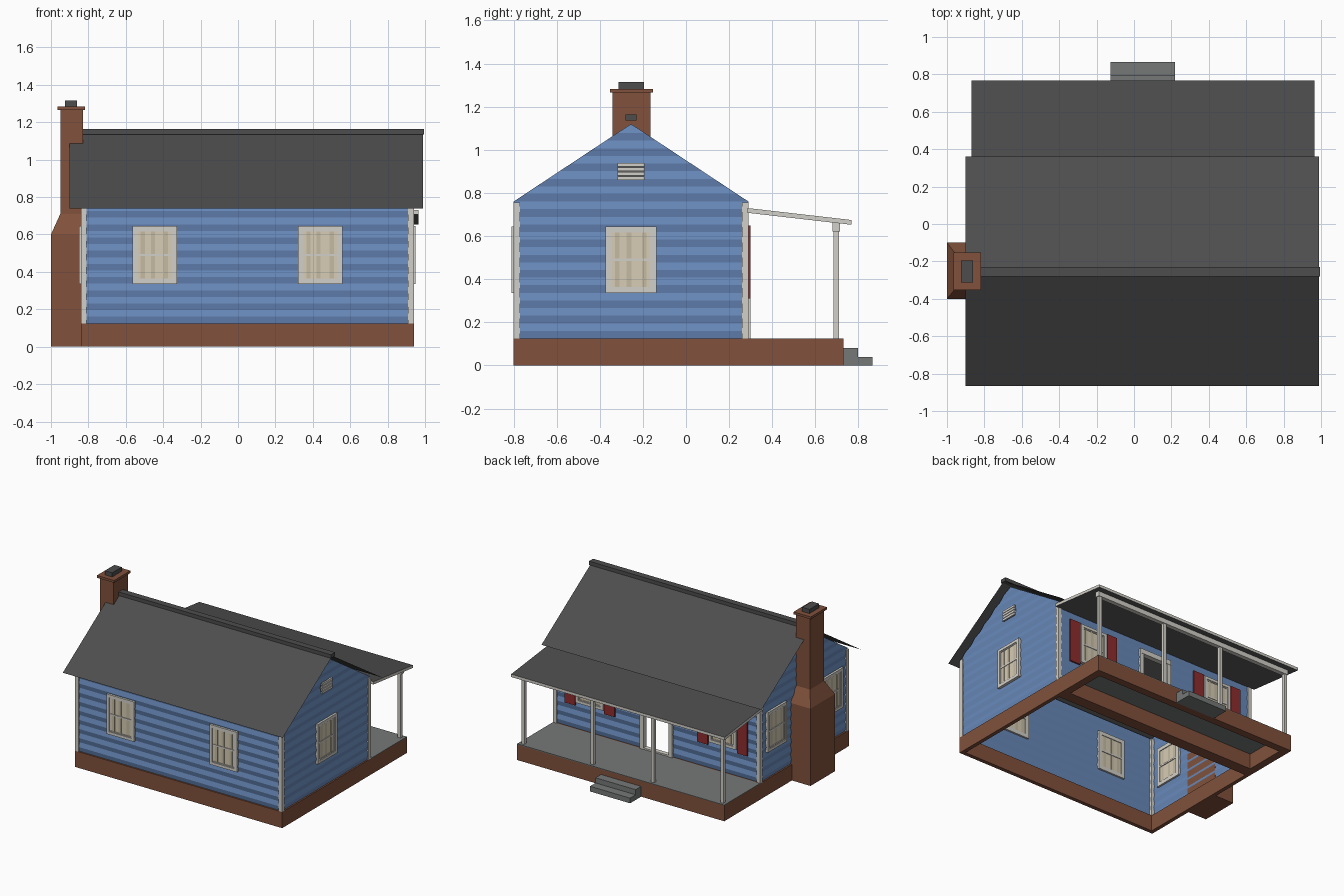
import bpy, bmesh
from math import radians
from mathutils import Matrix, Vector

cube = bpy.data.objects.get("Cube")
if cube:
    bpy.data.objects.remove(cube, do_unlink=True)


def material(name, r, g, b):
    m = bpy.data.materials.new(name)
    m.use_nodes = True
    m.diffuse_color = (r, g, b, 1)
    m.node_tree.nodes["Principled BSDF"].inputs["Base Color"].default_value = (r, g, b, 1)
    return m


BLUE = material("blue siding", .14, .255, .5)
BRICK = material("brick", .22, .083, .045)
ROOF = material("roof shingle", .075, .075, .075)
TRIM = material("trim white", .65, .63, .58)
CREAM = material("curtain cream", .68, .61, .46)
FOLD = material("curtain fold", .56, .5, .37)
RED = material("shutter red", .27, .025, .025)
STONE = material("porch grey", .18, .19, .19)
SOFFIT = material("soffit grey", .12, .12, .115)

# House extents
X0, X1, Y0, Y1 = -.84, .94, -.8, .29
CX, CY = (X0 + X1) / 2, (Y0 + Y1) / 2
BASE, EAVE, PEAK = .125, .76, 1.12


def finish(name, bm, mats, matrix=None):
    mesh = bpy.data.meshes.new(name)
    bm.to_mesh(mesh)
    bm.free()
    for m in mats:
        mesh.materials.append(m)
    ob = bpy.data.objects.new(name, mesh)
    if matrix:
        ob.matrix_world = matrix
    bpy.context.collection.objects.link(ob)
    return ob


def boxes(name, parts, matrix=None):
    """One object from (x0, x1, y0, y1, z0, z1, material) boxes."""
    bm = bmesh.new()
    mats = []
    for x0, x1, y0, y1, z0, z1, mat in parts:
        if mat not in mats:
            mats.append(mat)
        place = Matrix.Translation(((x0 + x1) / 2, (y0 + y1) / 2, (z0 + z1) / 2)) \
            @ Matrix.Diagonal((x1 - x0, y1 - y0, z1 - z0, 1))
        verts = bmesh.ops.create_cube(bm, size=1, matrix=place)["verts"]
        for f in {f for v in verts for f in v.link_faces}:
            f.material_index = mats.index(mat)
    return finish(name, bm, mats, matrix)


def ring(x0, x1, y0, y1, z0, z1, t, mat):
    return [(x0, x1, y0, y0 + t, z0, z1, mat), (x0, x1, y1 - t, y1, z0, z1, mat),
            (x0, x0 + t, y0 + t, y1 - t, z0, z1, mat), (x1 - t, x1, y0 + t, y1 - t, z0, z1, mat)]


def facing(x, y, angle):
    """Local -y points out of the wall."""
    return Matrix.Translation((x, y, 0)) @ Matrix.Rotation(radians(angle), 4, 'Z')


def siding(name, half, matrix, gable=False, door=None):
    bm = bmesh.new()
    step = (EAVE - BASE) / 18
    rows = 29 if gable else 18
    cols = [-half, door[0], door[1], half] if door else [-half, half]
    grid = [[bm.verts.new((u, .004 if k % 2 else .012, BASE + k * step)) for u in cols]
            for k in range(rows + 1)]
    for k in range(rows):
        for c in range(len(cols) - 1):
            if door and c == 1 and k < 14:
                continue
            bm.faces.new((grid[k][c], grid[k][c + 1], grid[k + 1][c + 1], grid[k + 1][c]))
    if gable:
        run, rise = (Y1 - Y0) / 2, PEAK - EAVE
        for s in (-1, 1):
            bmesh.ops.bisect_plane(bm, geom=bm.verts[:] + bm.edges[:] + bm.faces[:],
                                   plane_co=(0, 0, PEAK), plane_no=Vector((s * rise, 0, run)),
                                   clear_outer=True)
    finish(name, bm, [BLUE], matrix)


def window(name, x, y, angle, shutters=False):
    w, z0, z1 = .118, .335, .645
    t = .022
    mid = (z0 + z1) / 2
    parts = [(-w + t, w - t, 0, .02, z0 + t, z1 - t, CREAM)]
    # curtain folds
    for u in (-.075, -.02, .05):
        parts.append((u, u + .022, -.002, .022, z0 + t, z1 - t, FOLD))
    # outer frame and sashes
    for e, depth in ((0, .01), (t, .005)):
        thick = t if e == 0 else .007
        parts += [(-w + e, -w + e + thick, -depth, .026, z0 + e, z1 - e, TRIM),
                  (w - e - thick, w - e, -depth, .026, z0 + e, z1 - e, TRIM),
                  (-w + e, w - e, -depth, .026, z0 + e, z0 + e + thick, TRIM),
                  (-w + e, w - e, -depth, .026, z1 - e - thick, z1 - e, TRIM)]
    parts.append((-w + t, w - t, -.005, .026, mid - .006, mid + .006, TRIM))
    boxes(name, parts, facing(x, y, angle))
    if shutters:
        boxes(name + "_shutters", [(s * .17 - .045, s * .17 + .045, -.008, .004, .31, .65, RED)
                                   for s in (-1, 1)], facing(x, y, angle))


# Foundation and walls
boxes("foundation", ring(X0, X1, Y0, Y1, 0, BASE, .03, BRICK))
hx, hy = (X1 - X0) / 2 - .008, (Y1 - Y0) / 2
siding("front_wall", hx, facing(CX, Y0, 0))
siding("back_wall", hx, facing(CX, Y1, 180), door=(-.11, .11))
siding("left_gable_wall", hy, facing(X1, CY, 90), gable=True)
siding("right_gable_wall", hy, facing(X0, CY, 270), gable=True)
boxes("corner_boards", [(x, x + .03, y, y + .03, BASE, EAVE - .005, TRIM)
                        for x in (X0, X1 - .03) for y in (Y0, Y1 - .03)])

# Windows
for i, x in enumerate((-.445, .44)):
    window(f"front_window_{i + 1}", x, Y0, 0)
for i, x in enumerate((CX - .57, CX + .57)):
    window(f"back_window_{i + 1}", x, Y1, 180, shutters=True)
window("left_window", X1, CY, 90)
for i, y in enumerate((CY - .345, CY + .345)):
    window(f"right_window_{i + 1}", X0, y, 270)

# Open doorway
boxes("door_frame", [(-.14, -.108, -.008, .03, BASE, .65, TRIM),
                     (.108, .14, -.008, .03, BASE, .65, TRIM),
                     (-.14, .14, -.01, .03, .612, .65, TRIM),
                     (-.108, .108, -.005, .03, BASE, BASE + .012, TRIM)], facing(CX, Y1, 180))

# Gable vent with louvres
boxes("gable_vent", [(-.063, .063, 0, .015, .86, .94, SOFFIT)] +
      [(-.063, .063, -.008, .015, .86 + i * .021, .877 + i * .021, TRIM) for i in range(4)],
      facing(X1, CY, 90))

# Main roof: two thin slopes and a ridge cap
bm = bmesh.new()
lines = [[bm.verts.new((x, CY + d, z)) for x in (-.9, .99)]
         for d, z in ((-.61, .74), (0, 1.143), (.615, .74))]
for a, b in zip(lines, lines[1:]):
    bm.faces.new((a[0], a[1], b[1], b[0]))
finish("main_roof", bm, [ROOF])
boxes("ridge_cap", [(-.895, .995, CY - .025, CY + .025, 1.135, 1.163, ROOF)])

# Chimney: stacked rectangles, tapering at the shoulder
bm = bmesh.new()
prev = None
for x0, y0, y1, z in ((-1, -.4, -.1, 0), (-1, -.4, -.1, .6),
                      (-.95, -.34, -.165, .71), (-.95, -.34, -.165, 1.27)):
    loop = [bm.verts.new(p) for p in ((x0, y0, z), (-.83, y0, z), (-.83, y1, z), (x0, y1, z))]
    if prev:
        for i in range(4):
            j = (i + 1) % 4
            bm.faces.new((prev[i], prev[j], loop[j], loop[i]))
    else:
        bm.faces.new(loop[::-1])
    prev = loop
bm.faces.new(prev)
finish("chimney", bm, [BRICK])
boxes("chimney_cap", [(-.965, -.817, -.353, -.153, 1.265, 1.283, BRICK)])
boxes("chimney_flue", [(-.925, -.862, -.313, -.195, 1.28, 1.315, ROOF)])

# Porch deck and steps
boxes("porch_base", ring(X0, X1, Y1, .73, 0, .122, .06, BRICK))
boxes("porch_floor", [(X0, X1, Y1, .73, .119, .126, STONE)])
boxes("porch_steps", [(-.125, .22, .73, .797, 0, .08, STONE),
                      (-.125, .22, .797, .865, 0, .04, STONE)])

# Porch posts and beam
boxes("porch_posts", [(CX + d - .0125, CX + d + .0125, .685, .71, BASE, .63, TRIM)
                      for d in (-.855, -.26, .26, .855)])
boxes("porch_beam", [(CX - .875, CX + .875, .68, .715, .622, .662, TRIM)])

# Porch roof: sloped slab with shingle top, trim edge and grey underside
roof = boxes("porch_roof", [(-.87, .965, .285, .768, .708, .73, TRIM)])
for v in roof.data.vertices:
    v.co.z -= (v.co.y - .285) * .115
for m in (ROOF, SOFFIT):
    roof.data.materials.append(m)
for f in roof.data.polygons:
    if abs(f.normal.z) > .5:
        f.material_index = 1 if f.normal.z > 0 else 2
